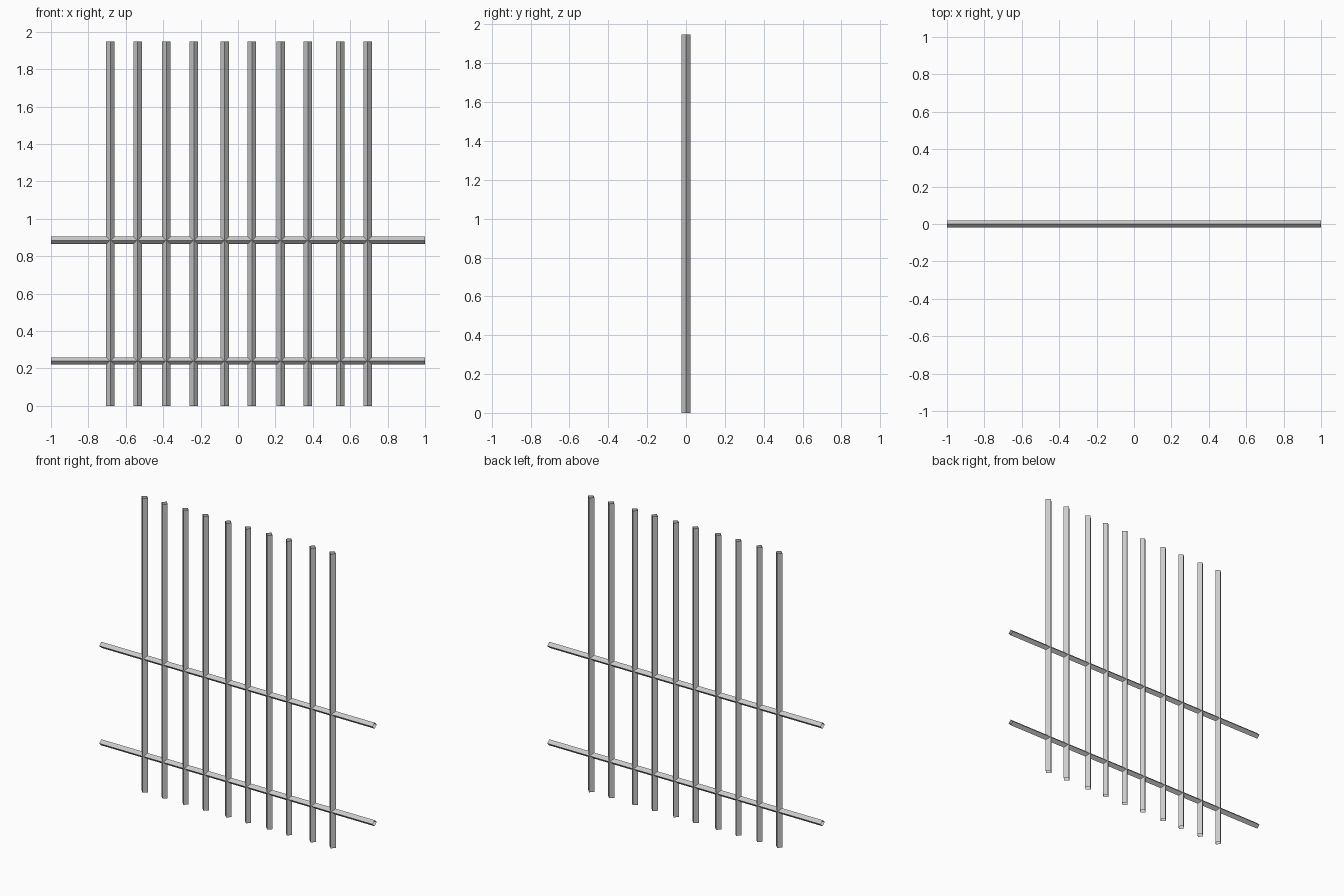
import bpy, math

if "Cube" in bpy.data.objects:
    bpy.data.objects.remove(bpy.data.objects["Cube"])

R = 0.0225       # half diagonal of the diamond section
HEIGHT = 1.947


def bar(name, radius, length, location, rotation=(0, 0, 0)):
    # Open-ended four-sided tube with corners facing along the axes
    bpy.ops.mesh.primitive_cylinder_add(vertices=4, radius=radius, depth=length,
                                        end_fill_type='NOTHING',
                                        location=location, rotation=rotation)
    obj = bpy.context.object
    obj.name = name
    return obj


# Upright bars, slightly uneven spacing
for i, x in enumerate((-0.682, -0.537, -0.383, -0.236, -0.071,
                       0.074, 0.229, 0.373, 0.547, 0.693)):
    bar(f"upright_bar_{i + 1}", R, HEIGHT, (x, 0, HEIGHT / 2))

# Horizontal rails crossing through the uprights
for name, z in (("lower_rail", 0.24), ("upper_rail", 0.885)):
    bar(name, 0.02, 2.0, (0, 0, z), (0, math.pi / 2, 0))
